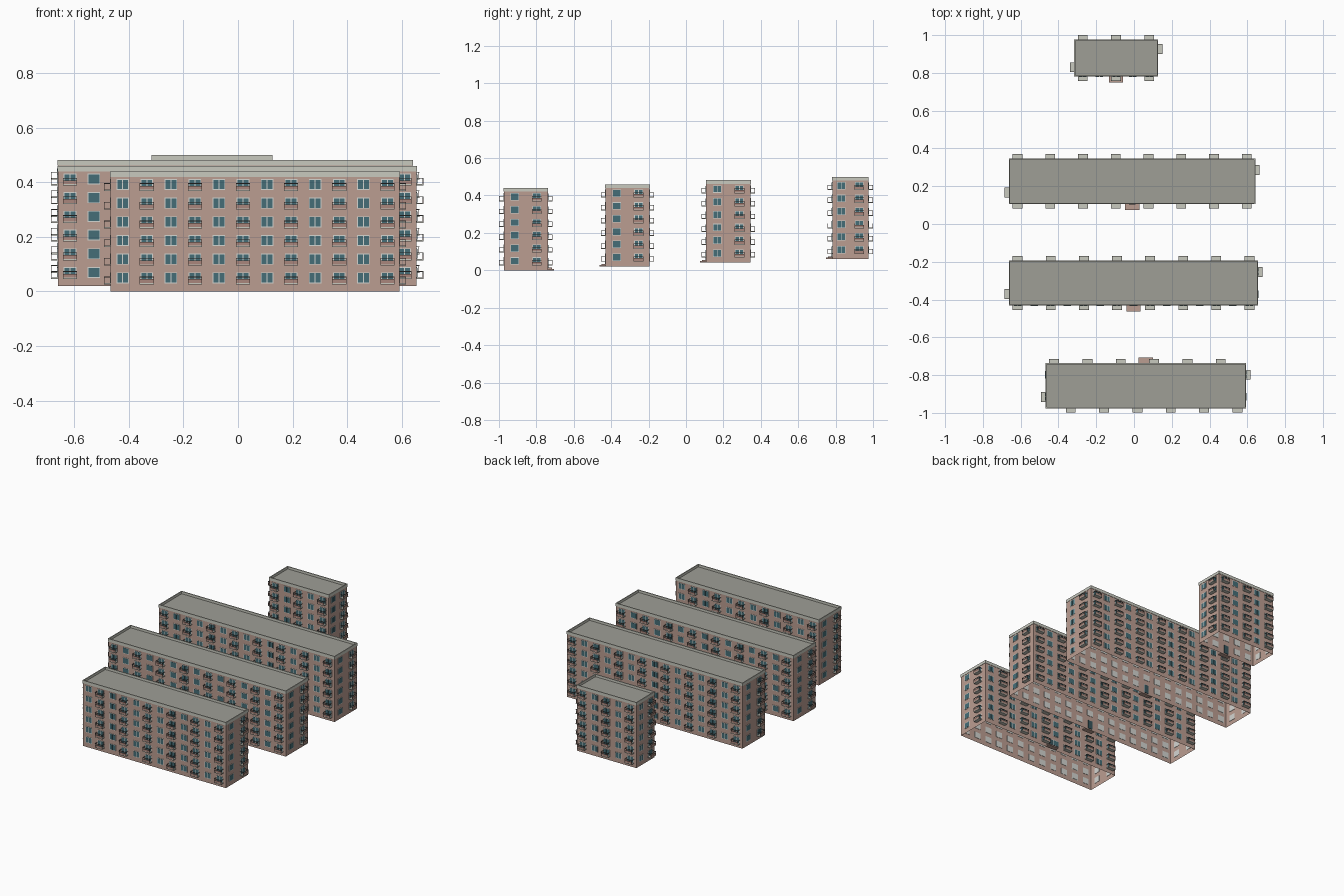
import bpy, bmesh
from mathutils import Vector

if "Cube" in bpy.data.objects:
    bpy.data.objects.remove(bpy.data.objects["Cube"])


def material(name, r, g, b):
    m = bpy.data.materials.new(name)
    m.diffuse_color = (r, g, b, 1)
    m.use_nodes = True
    m.node_tree.nodes["Principled BSDF"].inputs["Base Color"].default_value = m.diffuse_color
    return m


WALL = material("pink_brick", 0.50, 0.34, 0.285)
TRIM = material("pale_concrete", 0.58, 0.585, 0.52)
ROOF = material("grey_roof", 0.345, 0.345, 0.305)
FRAME = material("window_frame_white", 0.66, 0.67, 0.64)
GLASS = material("teal_glass", 0.06, 0.155, 0.185)
PANEL = material("terracotta_panel", 0.40, 0.24, 0.20)
RAIL = material("dark_rail", 0.16, 0.15, 0.14)
DOOR = material("dark_door", 0.04, 0.09, 0.11)

FLOORS, PITCH, FIRST = 6, 0.0685, 0.05
WALL_H, TOP_H = 0.42, 0.44
DEPTH = 0.025


class Part:
    """Collects boxes into one mesh object of one colour."""

    def __init__(self, name, mat):
        self.name, self.mat, self.bm = name, mat, bmesh.new()

    def box(self, side, u, n, z, open_bottom=False):
        origin, ud, nd = side
        v = {}
        for i in (0, 1):
            for j in (0, 1):
                for k in (0, 1):
                    v[i, j, k] = self.bm.verts.new(
                        origin + ud * u[i] + nd * n[j] + Vector((0, 0, z[k])))
        loops = [[(0, 0, 1), (1, 0, 1), (1, 1, 1), (0, 1, 1)],
                 [(0, 0, 0), (1, 0, 0), (1, 0, 1), (0, 0, 1)],
                 [(0, 1, 0), (1, 1, 0), (1, 1, 1), (0, 1, 1)],
                 [(0, 0, 0), (0, 1, 0), (0, 1, 1), (0, 0, 1)],
                 [(1, 0, 0), (1, 1, 0), (1, 1, 1), (1, 0, 1)]]
        if not open_bottom:
            loops.append([(0, 0, 0), (1, 0, 0), (1, 1, 0), (0, 1, 0)])
        for lp in loops:
            self.bm.faces.new([v[c] for c in lp])

    def finish(self):
        bmesh.ops.recalc_face_normals(self.bm, faces=self.bm.faces)
        me = bpy.data.meshes.new(self.name)
        self.bm.to_mesh(me)
        self.bm.free()
        me.materials.append(self.mat)
        bpy.context.collection.objects.link(bpy.data.objects.new(self.name, me))


def window(p, side, u, z, double):
    w, h = 0.023, 0.020
    p["window_frames"].box(side, (u - w, u + w), (-0.002, 0.002), (z - h, z + h))
    b = 0.003
    if double:
        panes = [(u - w + b, u - 0.0018), (u + 0.0018, u + w - b)]
    else:
        panes = [(u - w + b, u + w - b)]
    for pane in panes:
        p["window_glass"].box(side, pane, (0, 0.003), (z - h + b, z + h - b))


def balcony(p, side, u, z):
    w = 0.026
    # floor slab, front panel, then rails and posts
    p["balcony_slabs"].box(side, (u - w, u + w), (0, DEPTH), (z - 0.024, z - 0.019))
    p["balcony_panels"].box(side, (u - w, u + w), (DEPTH - 0.003, DEPTH - 0.0005),
                            (z - 0.019, z - 0.005))
    r = p["balcony_rails"]
    r.box(side, (u - w, u + w), (DEPTH - 0.003, DEPTH), (z + 0.002, z + 0.0045))
    for s in (-1, 1):
        e = sorted((u + s * w, u + s * (w - 0.002)))
        r.box(side, e, (DEPTH - 0.003, DEPTH - 0.0005), (z - 0.019, z + 0.002))
        r.box(side, e, (0, DEPTH - 0.003), (z + 0.002, z + 0.0045))


def entrance(p, side):
    # door, white surround and two wide steps
    p["door_surround"].box(side, (-0.02, 0.02), (0, 0.002), (0.008, 0.068))
    p["entrance_door"].box(side, (-0.017, 0.017), (-0.003, 0.004), (0.008, 0.065))
    p["entrance_steps"].box(side, (-0.038, 0.038), (0, 0.033), (0, 0.008))
    p["entrance_steps"].box(side, (-0.028, 0.028), (0, 0.022), (0.008, 0.014))


def block(name, x, y, z, cols, parity, entry, double_long, double_short):
    kinds = dict(walls=WALL, roof=ROOF, parapet=TRIM, window_frames=FRAME,
                 window_glass=GLASS, balcony_slabs=TRIM, balcony_panels=PANEL,
                 balcony_rails=RAIL, entrance_door=DOOR, door_surround=FRAME,
                 entrance_steps=WALL)
    p = {k: Part(f"{name}_{k}", m) for k, m in kinds.items()}
    cx, cy = sum(x) / 2, sum(y) / 2
    hx, hy = (x[1] - x[0]) / 2, (y[1] - y[0]) / 2
    X, Y = Vector((1, 0, 0)), Vector((0, 1, 0))
    mid = Vector((cx, cy, z))

    # hollow shell with open underside, recessed roof, parapet rim
    p["walls"].box((mid, X, Y), (-hx, hx), (-hy, hy), (0, WALL_H), True)
    p["roof"].box((mid, X, Y), (-hx, hx), (-hy, hy), (WALL_H + 0.001, WALL_H + 0.004))
    o, t = 0.002, 0.004
    for s in (-1, 1):
        ey = sorted((s * (hy + o), s * (hy - t)))
        ex = sorted((s * (hx + o), s * (hx - t)))
        p["parapet"].box((mid, X, Y), (-hx - o, hx + o), ey, (WALL_H, TOP_H))
        p["parapet"].box((mid, X, Y), ex, (-hy + t, hy - t), (WALL_H, TOP_H))

    # four facades, each laid out left to right as seen from outside
    sides = {"front": (mid - Y * hy, X, -Y), "back": (mid + Y * hy, -X, Y),
             "right": (mid + X * hx, Y, X), "left": (mid - X * hx, -Y, -X)}
    for key, side in sides.items():
        long = key in ("front", "back")
        n = cols if long else 2
        step = 2 * (hx if long else hy) / n
        for i in range(n):
            u = (i - (n - 1) / 2) * step
            has_balcony = i % 2 == (parity if long else 1)
            double = has_balcony or (double_long if long else double_short)
            for f in range(FLOORS):
                if key == entry and f == 0 and abs(u) < 0.03:
                    continue
                zc = FIRST + f * PITCH
                window(p, side, u, zc, double)
                if has_balcony:
                    balcony(p, side, u, zc)
        if key == entry:
            entrance(p, side)
    for part in p.values():
        part.finish()


block("front_block", (-0.467, 0.592), (-0.974, -0.739), 0.0, 12, 1, "back", True, False)
block("second_block", (-0.66, 0.655), (-0.43, -0.195), 0.02, 15, 0, "front", False, False)
block("third_block", (-0.66, 0.64), (0.108, 0.345), 0.042, 15, 0, "front", True, True)
block("rear_block", (-0.315, 0.125), (0.782, 0.975), 0.06, 5, 0, "front", True, True)
